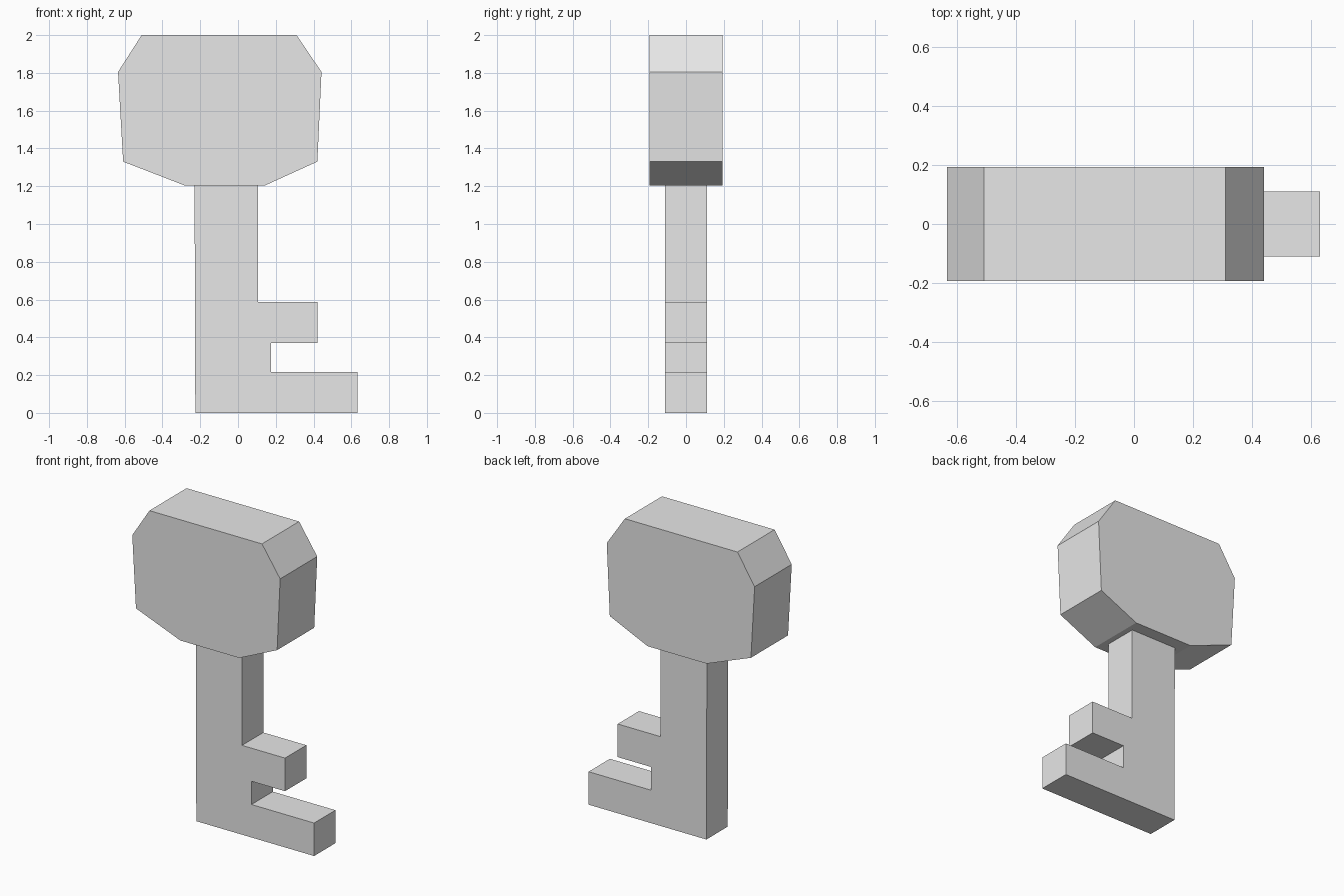
import bpy
import bmesh

if "Cube" in bpy.data.objects:
    bpy.data.objects.remove(bpy.data.objects["Cube"])

grey = bpy.data.materials.new("plain grey")
grey.diffuse_color = (0.8, 0.8, 0.8, 1.0)
grey.use_nodes = True
grey.node_tree.nodes["Principled BSDF"].inputs["Base Color"].default_value = grey.diffuse_color


def extruded_profile(name, outline, half_depth):
    """Make a solid from an x-z outline, centred on y = 0."""
    bm = bmesh.new()
    front = bm.faces.new([bm.verts.new((x, -half_depth, z)) for x, z in outline])
    result = bmesh.ops.extrude_face_region(bm, geom=[front], use_keep_orig=True)
    verts = [v for v in result["geom"] if isinstance(v, bmesh.types.BMVert)]
    bmesh.ops.translate(bm, verts=verts, vec=(0, 2 * half_depth, 0))
    bmesh.ops.recalc_face_normals(bm, faces=bm.faces)
    mesh = bpy.data.meshes.new(name)
    bm.to_mesh(mesh)
    bm.free()
    mesh.materials.append(grey)
    obj = bpy.data.objects.new(name, mesh)
    bpy.context.collection.objects.link(obj)
    return obj


# Thick eight-sided handle
extruded_profile("key_handle", [
    (-0.285, 1.205), (0.145, 1.205), (0.42, 1.33), (0.442, 1.805),
    (0.31, 2.0), (-0.51, 2.0), (-0.635, 1.805), (-0.608, 1.33),
], 0.193)

# Thin shaft with two teeth of different lengths
extruded_profile("key_shaft_and_teeth", [
    (-0.226, 0.0), (0.632, 0.0), (0.632, 0.217), (0.176, 0.217),
    (0.176, 0.37), (0.42, 0.37), (0.42, 0.588), (0.107, 0.588),
    (0.107, 1.205), (-0.23, 1.205),
], 0.111)
